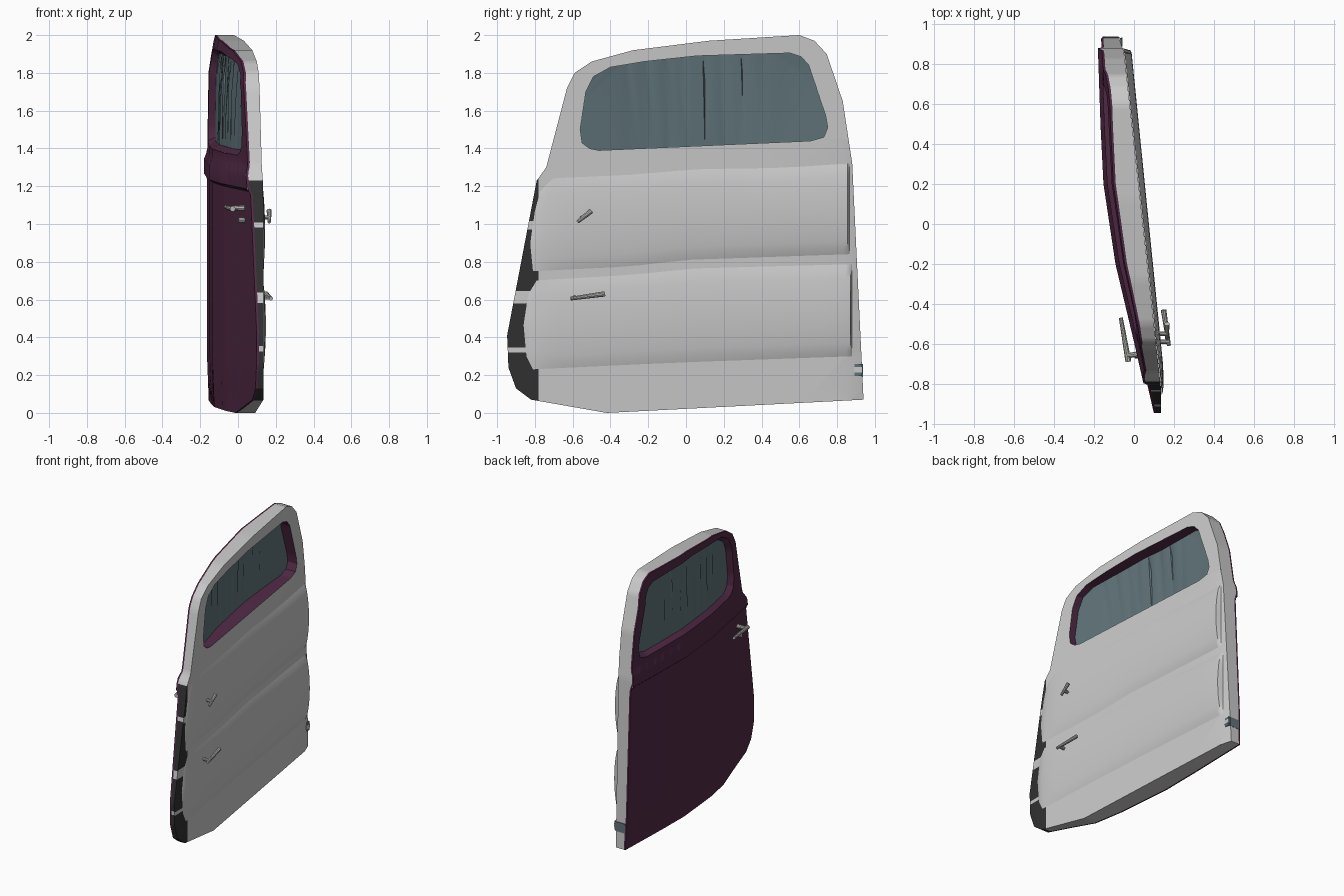
import bpy, bmesh, math
from mathutils import Vector

if "Cube" in bpy.data.objects:
    bpy.data.objects.remove(bpy.data.objects["Cube"])


def material(name, r, g, b):
    m = bpy.data.materials.new(name)
    m.diffuse_color = (r, g, b, 1)
    m.use_nodes = True
    m.node_tree.nodes["Principled BSDF"].inputs["Base Color"].default_value = m.diffuse_color
    return m


GREY = material("light grey", 0.58, 0.58, 0.58)
PURPLE = material("dark purple", 0.085, 0.023, 0.062)
BLACK = material("black rubber", 0.03, 0.03, 0.03)
GLASS = material("tinted glass", 0.115, 0.17, 0.19)
METAL = material("handle metal", 0.5, 0.5, 0.48)


def interp(t, pts):
    if t <= pts[0][0]:
        return pts[0][1]
    for (a, va), (b, vb) in zip(pts, pts[1:]):
        if t <= b:
            return va + (vb - va) * (t - a) / (b - a)
    return pts[-1][1]


# Door curvature: x of the inner and outer faces as functions of (y, z)
def x_in(y, z):
    return interp(y, [(-0.95, 0.135), (-0.82, 0.135), (0.86, -0.05), (0.94, -0.078)])


BELT = [-0.06, -0.045, 0.03, 0.075]


def x_out(y, z):
    base = interp(y, [(-0.95, 0.1), (-0.6, 0.02), (-0.2, -0.075), (0.2, -0.135),
                      (0.5, -0.15), (0.94, -0.165)])
    t = z - 1.27 - 0.05 * y
    return base + interp(t, [(-1.2, 0.008), (-1.0, 0), (-0.06, 0), (-0.045, -0.018),
                             (0.03, -0.018), (0.075, 0), (0.5, 0.004), (0.72, 0.035)])


def x_glass(y, z):
    return x_out(y, z) + 0.04


def x_hem(y, z):
    return min(x_out(y, z) + 0.012, x_in(y, z) - 0.005)


OUTLINE = [(0.94, 0.07), (0.88, 1.32), (0.83, 1.65), (0.745, 1.9), (0.68, 1.97), (0.6, 2.0),
           (0.12, 1.97), (-0.28, 1.92), (-0.5, 1.86), (-0.59, 1.8), (-0.63, 1.72),
           (-0.74, 1.3), (-0.79, 1.23), (-0.8, 1.18), (-0.947, 0.41), (-0.94, 0.24),
           (-0.9, 0.13), (-0.82, 0.07), (-0.42, 0.0)]
WINDOW = [(-0.46, 1.39), (0.66, 1.44), (0.73, 1.46), (0.75, 1.51), (0.74, 1.57), (0.65, 1.84),
          (0.61, 1.885), (0.55, 1.905), (0.06, 1.89), (-0.22, 1.86), (-0.4, 1.83),
          (-0.49, 1.78), (-0.53, 1.7), (-0.56, 1.5), (-0.55, 1.43), (-0.51, 1.4)]
FRAME = [(0.1 + (y - 0.1) * 1.055, 1.65 + (z - 1.65) * 1.1) for y, z in WINDOW]


def dense(loop, step=0.03):
    out = []
    for (y0, z0), (y1, z1) in zip(loop, loop[1:] + loop[:1]):
        n = max(1, math.ceil(math.hypot(y1 - y0, z1 - z0) / step))
        out += [(y0 + (y1 - y0) * i / n, z0 + (z1 - z0) * i / n) for i in range(n)]
    return out


def finish(name, bm, mats, rule=None, angle=30):
    if rule:
        for f in bm.faces:
            f.material_index = rule(f.calc_center_median())
    me = bpy.data.meshes.new(name)
    bm.to_mesh(me)
    bm.free()
    for m in mats:
        me.materials.append(m)
    me.shade_smooth()
    me.set_sharp_from_angle(angle=math.radians(angle))
    ob = bpy.data.objects.new(name, me)
    bpy.context.collection.objects.link(ob)
    return ob


def sheet(name, loops, xf, side, cuts, mats, rule=None):
    """Filled outline with holes, sliced along cuts, then bent to x = xf(y, z)."""
    bm = bmesh.new()
    for loop in loops:
        vs = [bm.verts.new((0, y, z)) for y, z in dense(loop)]
        for a, b in zip(vs, vs[1:] + vs[:1]):
            bm.edges.new((a, b))
    bmesh.ops.triangle_fill(bm, use_beauty=True, edges=bm.edges[:], normal=(1, 0, 0))
    for co, no in cuts:
        bmesh.ops.bisect_plane(bm, geom=bm.verts[:] + bm.edges[:] + bm.faces[:],
                               dist=1e-5, plane_co=co, plane_no=no)
    bm.normal_update()
    for f in bm.faces:
        if f.normal.x * side < 0:
            f.normal_flip()
    for v in bm.verts:
        v.co.x = xf(v.co.y, v.co.z)
    return finish(name, bm, mats, rule)


def band(name, rings, flip, mats, rule=None):
    """Strip of quads through rings of (loop, x function)."""
    bm = bmesh.new()
    rows = []
    ref = dense(rings[0][0])
    for loop, xf in rings:
        if loop is FRAME:
            pts = [(0.1 + (y - 0.1) * 1.055, 1.65 + (z - 1.65) * 1.1) for y, z in ref]
        else:
            pts = ref
        rows.append([bm.verts.new((xf(y, z), y, z)) for y, z in pts])
    for a, b in zip(rows, rows[1:]):
        for i in range(len(a)):
            j = (i + 1) % len(a)
            q = (a[i], a[j], b[j], b[i])
            bm.faces.new(q[::-1] if flip else q)
    return finish(name, bm, mats, rule)


HINGES = [(0.32, 0.345), (0.58, 0.645), (0.97, 1.015)]


def front_strip(c):
    if c.y > -0.78 or c.z > 1.23:
        return 0
    return 0 if any(a < c.z < b for a, b in HINGES) else 1


def y_cut(y):
    return ((0, y, 0), (0, 1, 0))


def z_cut(z):
    return ((0, 0, z), (0, 0, 1))


# Inner face with black front strip, outer skin with belt ridge
sheet("inner_face", [OUTLINE, WINDOW], x_in, 1,
      [y_cut(-0.82), y_cut(-0.78), y_cut(0.86)] + [z_cut(z) for h in HINGES for z in h],
      [GREY, BLACK], front_strip)
belt_cuts = [((0, 0, 1.27 + t), (0, -0.05, 1)) for t in BELT + [0.5, -1.0]]
sheet("outer_skin", [OUTLINE, FRAME], x_out, -1,
      belt_cuts + [y_cut(-0.9 + 0.1 * i) for i in range(18)], [PURPLE])

# Rim of the door, purple hem along the skin
band("door_edge", [(OUTLINE, x_in), (OUTLINE, x_hem)], True, [GREY, BLACK], front_strip)
band("skin_hem", [(OUTLINE, x_hem), (OUTLINE, x_out)], True, [PURPLE])

# Window opening and glass
band("window_reveal", [(WINDOW, x_in), (WINDOW, x_glass), (FRAME, x_out)], False, [PURPLE])
glass_cuts = [y_cut(-0.5 + 0.1 * i) for i in range(13)]
sheet("glass_inside", [WINDOW], lambda y, z: x_glass(y, z) + 0.003, 1, glass_cuts, [GLASS])
sheet("glass_outside", [WINDOW], lambda y, z: x_glass(y, z) - 0.003, -1, glass_cuts, [GLASS])


# Two bulging trim panels on the inside
def trim(name, front, back, low, high):
    us = [0, 0.01, 0.03, 0.06] + [0.1 + 0.08 * i for i in range(12)] + [0.994, 1]
    n = 14
    bm = bmesh.new()
    grid = []
    for u in us:
        row = []
        for k in range(n + 1):
            v = k / n
            y = interp(v, front) * (1 - u) + back * u
            z = interp(y, low) * (1 - v) + interp(y, high) * v
            end = min(1, math.sqrt(u / 0.08), (1 - u) / 0.006)
            bulge = (0.02 + 0.016 * u) * end * math.sin(math.pi * v) ** 0.6
            row.append(bm.verts.new((x_in(y, z) + 0.002 + bulge, y, z)))
        grid.append(row)
    for a, b in zip(grid, grid[1:]):
        for k in range(n):
            bm.faces.new((a[k], b[k], b[k + 1], a[k + 1]))
    finish(name, bm, [GREY], angle=40)


trim("upper_trim_panel", [(0, -0.81), (0.3, -0.825), (0.65, -0.8), (0.88, -0.77), (1, -0.7)], 0.865,
     [(-0.81, 0.75), (-0.3, 0.775), (0, 0.81), (0.86, 0.84)],
     [(-0.75, 1.24), (-0.3, 1.26), (0.05, 1.29), (0.5, 1.297), (0.86, 1.32)])
trim("lower_trim_panel", [(0, -0.81), (0.15, -0.845), (0.5, -0.86), (0.85, -0.835), (1, -0.79)], 0.88,
     [(-0.82, 0.23), (-0.3, 0.255), (0.05, 0.27), (0.88, 0.3)],
     [(-0.82, 0.7), (-0.3, 0.73), (0.05, 0.765), (0.88, 0.787)])


# Handles, lock and crank
def rod(name, p, q, r1, r2):
    p, q = Vector(p), Vector(q)
    bm = bmesh.new()
    bmesh.ops.create_cone(bm, cap_ends=True, segments=10, radius1=r1, radius2=r2,
                          depth=(q - p).length)
    bm.transform(Vector((0, 0, 1)).rotation_difference(q - p).to_matrix().to_4x4())
    bmesh.ops.translate(bm, verts=bm.verts, vec=(p + q) / 2)
    finish(name, bm, [METAL])


rod("release_post", (0.1, -0.55, 1.035), (0.17, -0.55, 1.035), 0.013, 0.01)
rod("release_lever", (0.165, -0.575, 1.01), (0.165, -0.5, 1.07), 0.009, 0.014)
rod("crank_post", (0.1, -0.59, 0.61), (0.175, -0.59, 0.61), 0.013, 0.01)
rod("crank_lever", (0.175, -0.61, 0.605), (0.148, -0.43, 0.63), 0.01, 0.014)
rod("outer_handle_post", (0.04, -0.65, 1.085), (-0.035, -0.66, 1.085), 0.016, 0.012)
rod("outer_handle_lever", (-0.028, -0.69, 1.08), (-0.066, -0.47, 1.09), 0.015, 0.01)
rod("outer_lock", (0.04, -0.655, 1.02), (0.003, -0.66, 1.02), 0.015, 0.015)


# Catch plate wrapped round the lower rear edge
def box(name, lo, hi, mat):
    bm = bmesh.new()
    bmesh.ops.create_cube(bm, size=1)
    for v in bm.verts:
        v.co = [a + (b - a) * (c + 0.5) for a, b, c in zip(lo, hi, v.co)]
    finish(name, bm, [mat])


box("catch_edge_plate", (-0.15, 0.928, 0.19), (-0.072, 0.936, 0.26), GLASS)
box("catch_side_plate", (-0.07, 0.865, 0.195), (-0.061, 0.932, 0.26), GLASS)
box("catch_slot", (-0.065, 0.89, 0.213), (-0.058, 0.934, 0.243), GREY)
